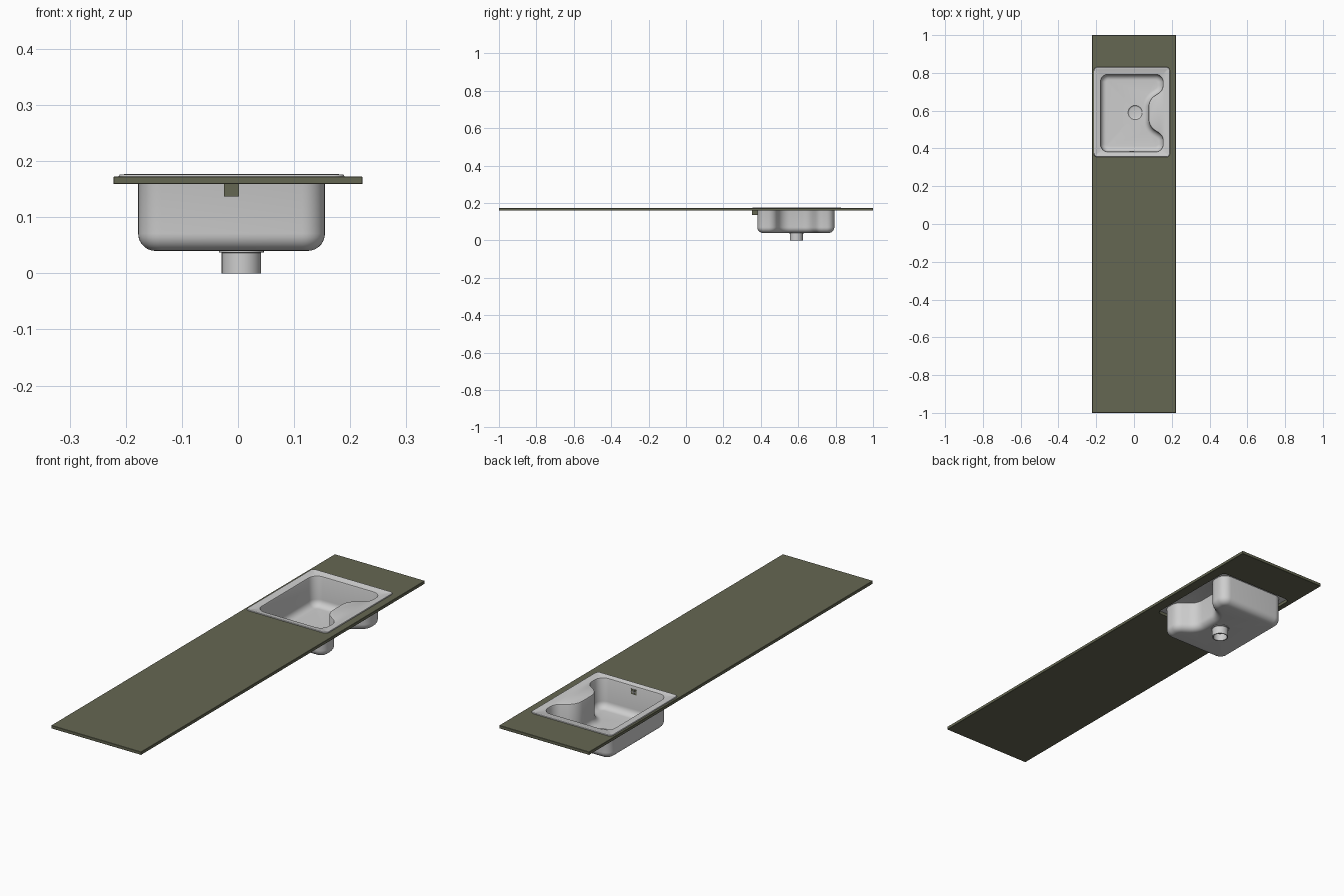
import bpy, bmesh, math
from mathutils import Vector, Matrix

cube = bpy.data.objects.get("Cube")
if cube:
    bpy.data.objects.remove(cube)


def material(name, rgb):
    m = bpy.data.materials.new(name)
    m.use_nodes = True
    m.diffuse_color = (*rgb, 1)
    m.node_tree.nodes["Principled BSDF"].inputs["Base Color"].default_value = (*rgb, 1)
    return m


OLIVE = material("olive worktop", (0.13, 0.135, 0.085))
STEEL = material("light steel", (0.62, 0.62, 0.62))


def rounded(corners, radii, steps=8):
    """Counter-clockwise polygon with rounded corners: (point, outward normal) pairs."""
    pts = [Vector(c) for c in corners]
    out = []
    for i, p in enumerate(pts):
        d1 = (p - pts[i - 1]).normalized()
        d2 = (pts[(i + 1) % len(pts)] - p).normalized()
        turn = math.atan2(d1.x * d2.y - d1.y * d2.x, d1.dot(d2))
        side, r = math.copysign(1, turn), radii[i]
        n1 = Vector((d1.y, -d1.x))
        centre = p - d1 * r * math.tan(abs(turn) / 2) - n1 * side * r
        for k in range(steps + 1):
            n = Matrix.Rotation(turn * k / steps, 2) @ n1
            out.append((centre + n * side * r, n))
    return out


def rectangle(x0, x1, y0, y1, r, steps=6):
    return rounded([(x0, y0), (x1, y0), (x1, y1), (x0, y1)], [r] * 4, steps)


def circle(x, y, r, n=32):
    dirs = [Vector((math.cos(math.tau * k / n), math.sin(math.tau * k / n))) for k in range(n)]
    return [(Vector((x, y)) + d * r, d) for d in dirs]


def loft(bm, outline, profile):
    """Skin rings of the outline, each inset and placed at a height."""
    rings = [[bm.verts.new((*(p - n * inset), z)) for p, n in outline] for inset, z in profile]
    for a, b in zip(rings, rings[1:]):
        for i in range(len(a)):
            j = (i + 1) % len(a)
            bm.faces.new((a[i], a[j], b[j], b[i]))
    return rings


def fill(bm, *loops):
    """Flat fill between an outer loop and inner loops."""
    edges = []
    for loop in loops:
        for i, v in enumerate(loop):
            w = loop[(i + 1) % len(loop)]
            edges.append(bm.edges.get((v, w)) or bm.edges.new((v, w)))
    bmesh.ops.triangle_fill(bm, use_beauty=True, edges=edges, normal=(0, 0, 1))


def finish(bm, name, mat, smooth=True):
    bmesh.ops.recalc_face_normals(bm, faces=bm.faces)
    mesh = bpy.data.meshes.new(name)
    bm.to_mesh(mesh)
    bm.free()
    ob = bpy.data.objects.new(name, mesh)
    bpy.context.collection.objects.link(ob)
    mesh.materials.append(mat)
    if smooth:
        bpy.ops.object.select_all(action='DESELECT')
        ob.select_set(True)
        bpy.context.view_layer.objects.active = ob
        bpy.ops.object.shade_smooth_by_angle(angle=math.radians(35))
    return ob


def box(name, lo, hi, mat):
    bm = bmesh.new()
    bmesh.ops.create_cube(bm, size=1)
    lo, hi = Vector(lo), Vector(hi)
    for v in bm.verts:
        v.co = (lo + hi) / 2 + v.co * (hi - lo)
    return finish(bm, name, mat, smooth=False)


# Worktop slab with the sink cut-out
bm = bmesh.new()
slab = loft(bm, rectangle(-0.222, 0.222, -1, 1, 0.002, 2),
            [(0.001, 0.159), (0, 0.16), (0, 0.1715), (0.001, 0.1725)])
hole = loft(bm, rectangle(-0.196, 0.176, 0.367, 0.816, 0.02), [(0, 0.159), (0, 0.1725)])
fill(bm, slab[0], hole[0])
fill(bm, slab[-1], hole[-1])
finish(bm, "worktop", OLIVE, smooth=False)

# Sink: raised rim, flat deck, bowl with a side ledge, and drain recess
DRAIN = (0.006, 0.59)
bm = bmesh.new()
rim = loft(bm, rectangle(-0.212, 0.189, 0.355, 0.83, 0.018),
           [(0, 0.1727), (0.002, 0.1755), (0.009, 0.1757), (0.013, 0.1738)])
bowl_outline = rounded(
    [(-0.177, 0.382), (0.154, 0.382), (0.154, 0.468), (0.078, 0.518),
     (0.078, 0.658), (0.154, 0.708), (0.154, 0.792), (-0.177, 0.792)],
    [0.04, 0.04, 0.05, 0.07, 0.07, 0.05, 0.04, 0.04])
FILLET, FLOOR = 0.03, 0.041
profile = [(-0.005, 0.1738), (-0.0015, 0.1725), (0, 0.168)]
for k in range(8):
    a = k / 7 * math.pi / 2
    profile.append((FILLET * (1 - math.cos(a)), FLOOR + FILLET * (1 - math.sin(a))))
bowl = loft(bm, bowl_outline, profile)
drain = loft(bm, circle(*DRAIN, 0.038), [(0, FLOOR), (0.004, 0.037), (0.008, 0.036)])
fill(bm, rim[-1], bowl[0])
fill(bm, bowl[-1], drain[0])
bm.faces.new(drain[-1])
sink = finish(bm, "sink_bowl", STEEL)
shell = sink.modifiers.new("Thickness", 'SOLIDIFY')
shell.thickness = 0.002
shell.offset = 0

# Drain pipe, open at the bottom, with a collar under the bowl
bm = bmesh.new()
pipe = loft(bm, circle(*DRAIN, 0.035),
            [(0.005, 0.034), (0.005, 0), (0, 0), (0, 0.0375), (-0.005, 0.0375), (-0.005, 0.0405)])
bm.faces.new(pipe[0])
finish(bm, "drain_pipe", STEEL)

# Overflow box through the front wall, with a small cross grille inside
box("overflow_box", (-0.025, 0.352, 0.137), (0.002, 0.385, 0.16), OLIVE)
box("overflow_grille_upright", (-0.013, 0.385, 0.138), (-0.01, 0.387, 0.159), STEEL)
box("overflow_grille_bar", (-0.024, 0.385, 0.147), (0.001, 0.387, 0.15), STEEL)
